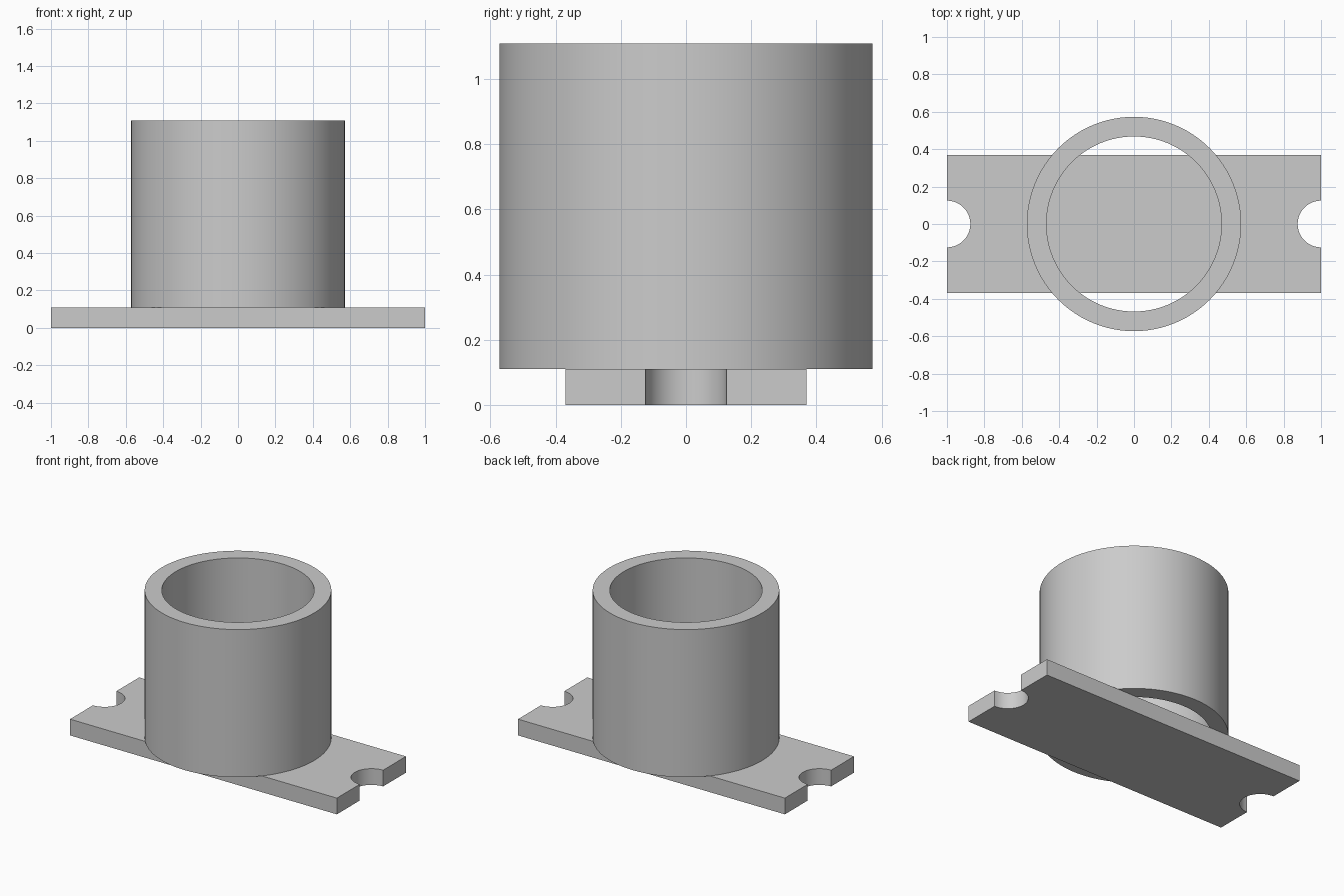
import bpy
import bmesh
import math

cube = bpy.data.objects.get("Cube")
if cube:
    bpy.data.objects.remove(cube, do_unlink=True)

PLATE_H, HALF_W, NOTCH_R = 0.11, 0.37, 0.125
TUBE_TOP, OUTER_R, INNER_R = 1.11, 0.573, 0.468

grey = bpy.data.materials.new("light_grey")
grey.use_nodes = True
colour = (0.6, 0.6, 0.6, 1)
grey.diffuse_color = colour
grey.node_tree.nodes["Principled BSDF"].inputs["Base Color"].default_value = colour


def arc(cx, radius, start, end, steps):
    """Points along an arc centred on y = 0."""
    angles = [start + (end - start) * i / steps for i in range(steps + 1)]
    return [(cx + radius * math.cos(a), radius * math.sin(a)) for a in angles]


def finish(name, bm):
    """Turn a bmesh into a grey object with sharp edges kept."""
    bmesh.ops.recalc_face_normals(bm, faces=bm.faces)
    mesh = bpy.data.meshes.new(name)
    bm.to_mesh(mesh)
    bm.free()
    mesh.materials.append(grey)
    obj = bpy.data.objects.new(name, mesh)
    bpy.context.collection.objects.link(obj)
    bpy.ops.object.select_all(action="DESELECT")
    obj.select_set(True)
    bpy.context.view_layer.objects.active = obj
    bpy.ops.object.shade_smooth_by_angle(angle=math.radians(30))
    return obj


# Base plate: rectangle with a half-round notch in each end
half = math.pi / 2
outline = [(-1, -HALF_W), (1, -HALF_W)]
outline += arc(1, NOTCH_R, 3 * half, half, 24)
outline += [(1, HALF_W), (-1, HALF_W)]
outline += arc(-1, NOTCH_R, half, -half, 24)
bm = bmesh.new()
base = bm.faces.new([bm.verts.new((x, y, 0)) for x, y in outline])
extruded = bmesh.ops.extrude_face_region(bm, geom=[base], use_keep_orig=True)
top = [v for v in extruded["geom"] if isinstance(v, bmesh.types.BMVert)]
bmesh.ops.translate(bm, verts=top, vec=(0, 0, PLATE_H))
finish("base_plate", bm)

# Tube: rectangular wall section spun around the z axis
bm = bmesh.new()
section = [(OUTER_R, PLATE_H), (OUTER_R, TUBE_TOP),
           (INNER_R, TUBE_TOP), (INNER_R, PLATE_H)]
verts = [bm.verts.new((r, 0, z)) for r, z in section]
edges = [bm.edges.new((verts[i - 1], verts[i])) for i in range(4)]
bmesh.ops.spin(bm, geom=verts + edges, cent=(0, 0, 0), axis=(0, 0, 1),
               angle=2 * math.pi, steps=96, use_merge=True)
bmesh.ops.remove_doubles(bm, verts=bm.verts, dist=0.0001)
finish("tube", bm)
